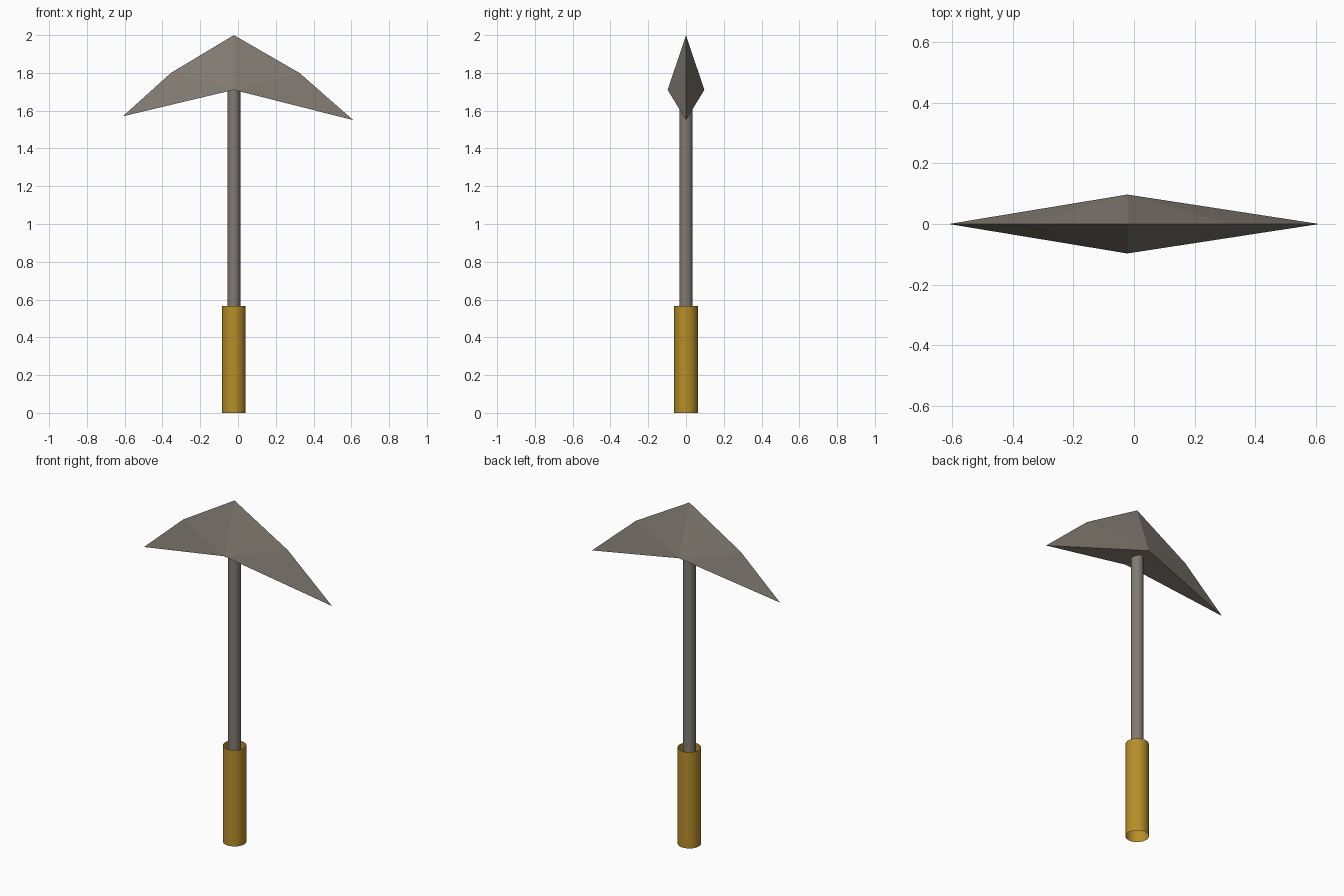
import bpy, bmesh, math
from mathutils import Matrix

if "Cube" in bpy.data.objects:
    bpy.data.objects.remove(bpy.data.objects["Cube"])

CX = -0.022  # axis of the shaft


def material(name, rgb):
    m = bpy.data.materials.new(name)
    m.diffuse_color = (*rgb, 1)
    m.use_nodes = True
    m.node_tree.nodes["Principled BSDF"].inputs["Base Color"].default_value = m.diffuse_color
    return m


grey = material("warm grey metal", (0.22, 0.195, 0.165))
gold = material("golden brown grip", (0.47, 0.27, 0.022))


def add_object(name, bm, mat):
    me = bpy.data.meshes.new(name)
    bm.to_mesh(me)
    bm.free()
    me.materials.append(mat)
    ob = bpy.data.objects.new(name, me)
    bpy.context.collection.objects.link(ob)
    return ob


def tube(name, radius, z0, z1, mat):
    """Open-ended smooth cylinder."""
    bm = bmesh.new()
    bmesh.ops.create_cone(bm, cap_ends=False, segments=32, radius1=radius,
                          radius2=radius, depth=z1 - z0,
                          matrix=Matrix.Translation((CX, 0, (z0 + z1) / 2)))
    for f in bm.faces:
        f.smooth = True
    return add_object(name, bm, mat)


# Grip (hollow sleeve) and shaft
tube("grip", 0.0625, 0.0, 0.565, gold)
tube("shaft", 0.034, 0.45, 1.73, grey)

# Pick head: sharp top outline in the middle plane, ridges front and back
bm = bmesh.new()
apex = bm.verts.new((CX, 0, 2.0))
front, back = (bm.verts.new((CX, y, 1.71)) for y in (-0.097, 0.097))
for mid_co, tip_co in (((-0.355, 0, 1.80), (-0.61, 0, 1.57)),
                       ((0.325, 0, 1.80), (0.61, 0, 1.55))):
    mid, tip = bm.verts.new(mid_co), bm.verts.new(tip_co)
    for ridge in (front, back):
        bm.faces.new((ridge, apex, mid))
        bm.faces.new((ridge, mid, tip))
    bm.faces.new((front, tip, back))  # underside
bmesh.ops.recalc_face_normals(bm, faces=bm.faces[:])
add_object("pick_head", bm, grey)
